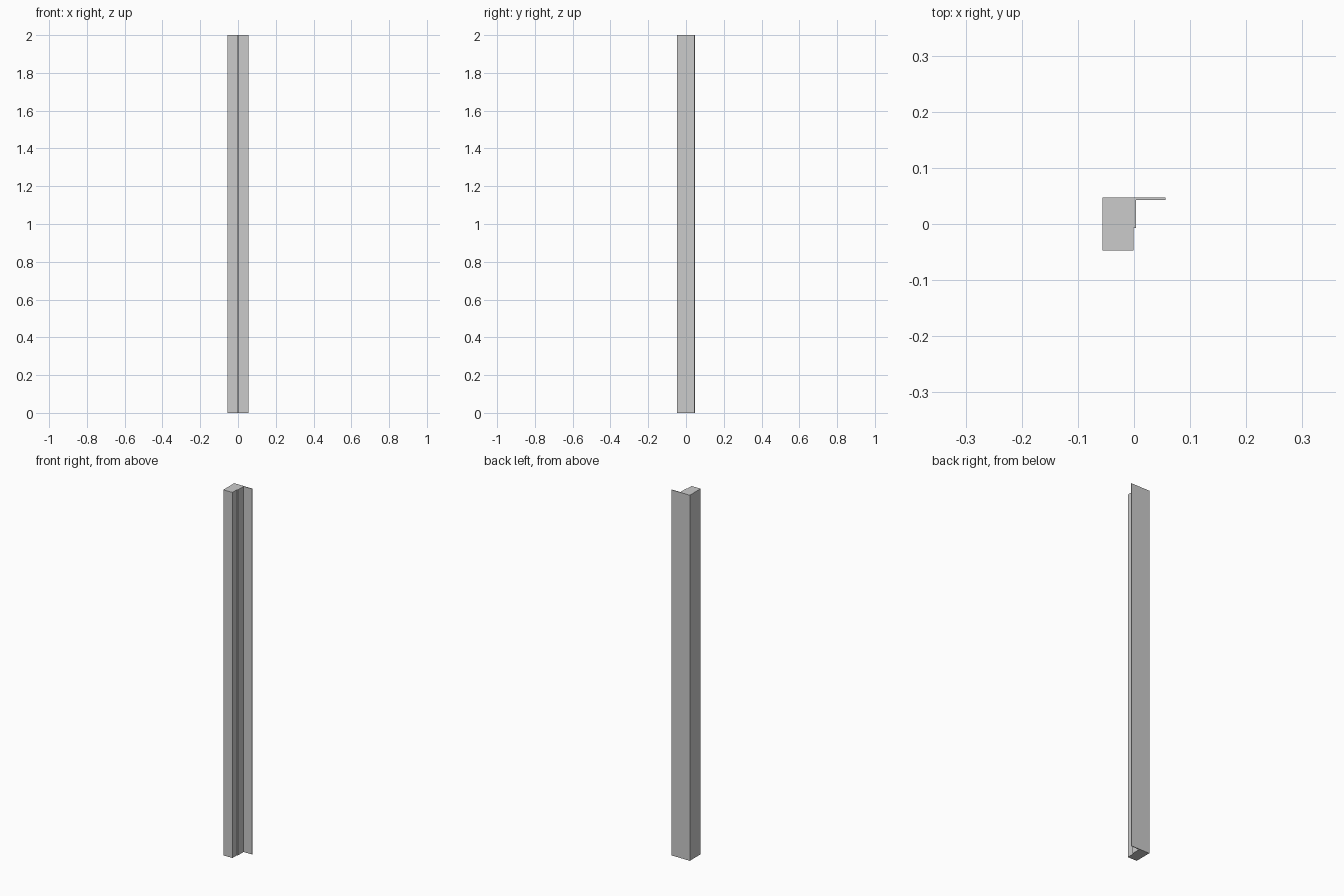
import bpy, bmesh

if "Cube" in bpy.data.objects:
    bpy.data.objects.remove(bpy.data.objects["Cube"])

HEIGHT = 2.0

# Cross-section: solid post, small step on its right side, thin back flange
profile = [
    (-0.056, -0.047), (-0.001, -0.047),   # post front
    (-0.001, -0.007), (0.004, -0.007),    # step
    (0.004, 0.043), (0.056, 0.043),       # flange front
    (0.056, 0.047), (-0.056, 0.047),      # back
]

# Extrude the profile upward
bm = bmesh.new()
base = bm.faces.new([bm.verts.new((x, y, 0)) for x, y in profile])
ext = bmesh.ops.extrude_face_region(bm, geom=[base], use_keep_orig=True)
top = [g for g in ext["geom"] if isinstance(g, bmesh.types.BMVert)]
bmesh.ops.translate(bm, verts=top, vec=(0, 0, HEIGHT))
bmesh.ops.recalc_face_normals(bm, faces=bm.faces)

mesh = bpy.data.meshes.new("flanged_post")
bm.to_mesh(mesh)
bm.free()
bpy.context.collection.objects.link(bpy.data.objects.new("flanged_post", mesh))
